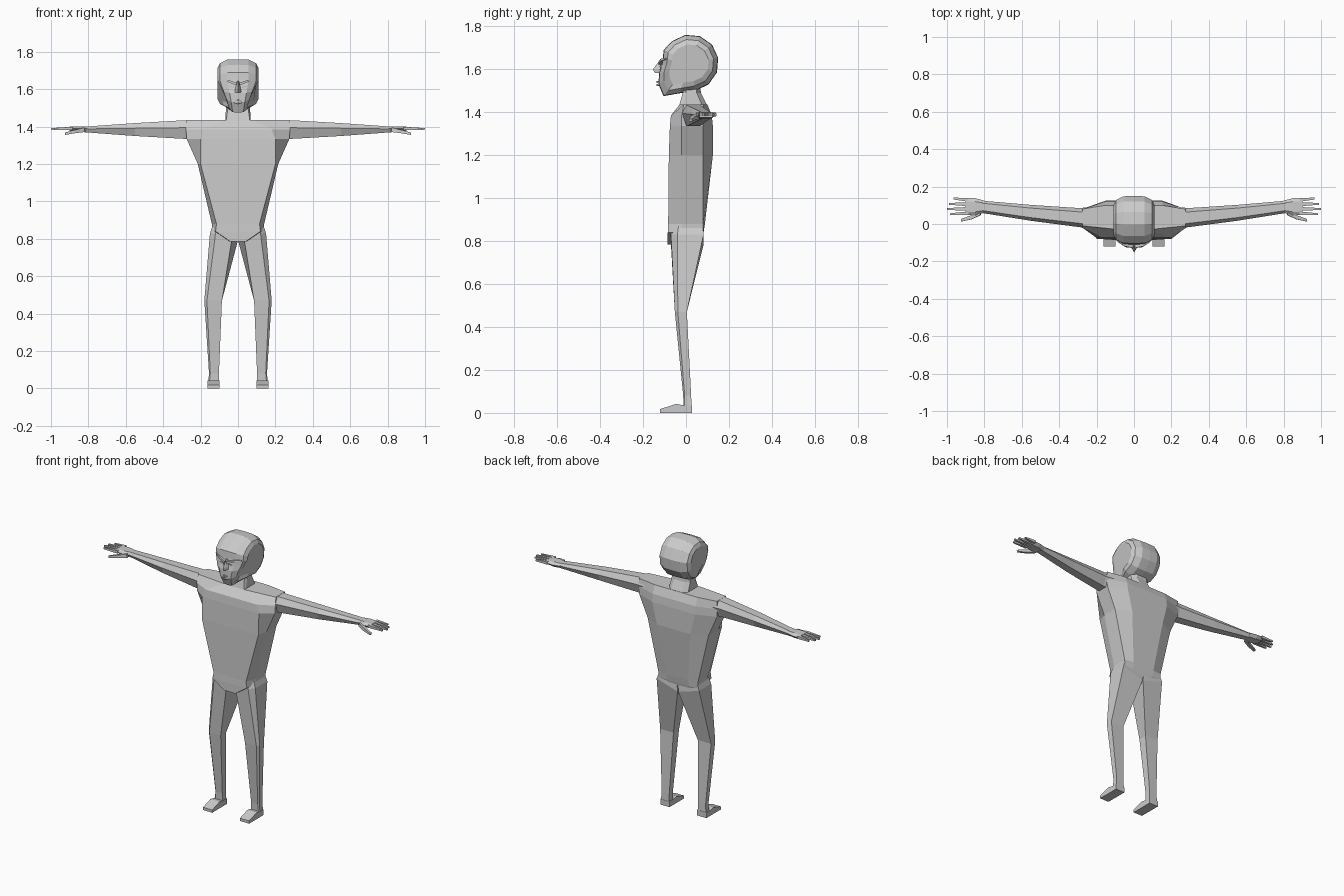
import bpy, bmesh
from math import sin, cos, radians
from mathutils import Vector

cube = bpy.data.objects.get("Cube")
if cube:
    bpy.data.objects.remove(cube, do_unlink=True)

# One plain grey for the whole figure
grey = bpy.data.materials.new("plain grey")
grey.use_nodes = True
colour = (.6, .6, .6, 1)
grey.diffuse_color = colour
grey.node_tree.nodes["Principled BSDF"].inputs["Base Color"].default_value = colour


def loft(name, rings, mirror=False):
    """Skin a list of equal-length point rings and cap both ends."""
    bm = bmesh.new()
    loops = [[bm.verts.new(point) for point in ring] for ring in rings]
    for near, far in zip(loops, loops[1:]):
        for i in range(len(near)):
            bm.faces.new((near[i - 1], near[i], far[i], far[i - 1]))
    bm.faces.new(loops[0])
    bm.faces.new(loops[-1])
    bmesh.ops.recalc_face_normals(bm, faces=bm.faces)
    mesh = bpy.data.meshes.new(name)
    bm.to_mesh(mesh)
    bm.free()
    mesh.materials.append(grey)
    obj = bpy.data.objects.new(name, mesh)
    bpy.context.scene.collection.objects.link(obj)
    if mirror:
        obj.modifiers.new("mirror", 'MIRROR').use_mirror_merge = False


def body_ring(z, front_width, width, front, back, side_front=-.02, side_back=.08):
    """Eight-sided horizontal section: flat front, sides and narrower back."""
    half = [(front_width, front, z), (width, side_front, z),
            (width, side_back, z), (width * .55, back, z)]
    return half + [(-x, y, z) for x, y, z in reversed(half)]


def arm_ring(x, front, back, low, high):
    """Six-sided section across the arm."""
    middle = low + (high - low) * .6
    inset = (back - front) * .2
    return [(x, front, middle), (x, front + inset, high), (x, back - inset, high),
            (x, back, middle), (x, back - inset, low), (x, front + inset, low)]


def rod(name, path, depth, height, mirror=True):
    """Four-sided bar along a path, slimmer towards its last point."""
    points = [Vector(point) for point in path]
    side = Vector((0, depth, 0))
    up = (points[-1] - points[0]).normalized().cross(side).normalized() * height
    rings = []
    for i, point in enumerate(points):
        size = 1 - .5 * i / (len(points) - 1)
        rings.append([point + side * size + up * size, point - side * size + up * size,
                      point - side * size - up * size, point + side * size - up * size])
    loft(name, rings, mirror)


# Torso, from crotch to shoulder line
loft("torso", [
    body_ring(.785, .04, .05, -.085, .07, side_back=.06),
    body_ring(.84, .12, .138, -.085, .082),
    body_ring(.88, .115, .14, -.083, .088),
    body_ring(1.2, .2, .215, -.08, .125),
    body_ring(1.335, .2, .275, -.075, .125),
    body_ring(1.385, .18, .278, -.07, .12),
    body_ring(1.435, .08, .275, -.03, .1, side_front=-.01)])

# Neck
loft("neck", [
    body_ring(1.42, .065, .068, -.035, .105),
    body_ring(1.49, .055, .065, -.015, .07, side_front=0, side_back=.05),
    body_ring(1.56, .05, .06, -.01, .06, side_front=0, side_back=.05)])

# Head: round skull outline closed by a flat face, rounded off towards the sides
skull_y, skull_z, skull_radius, head_width = .02, 1.63, .132, .114
outline = [(skull_y + skull_radius * cos(radians(angle)),
            skull_z + skull_radius * sin(radians(angle)))
           for angle in range(-80, 160, 30)]
outline += [(-.104, 1.69), (-.108, 1.65), (-.114, 1.62),
            (-.126, 1.58), (-.128, 1.53), (-.105, 1.475), (-.03, 1.488)]


def head_slice(t):
    """Skull outline at one step across; the jaw narrows down and forward."""
    shrink = (1 - t ** 4) ** .25
    ring = []
    for y, z in outline:
        forward = min(max((.04 - y) / .15, 0), 1)
        narrow = 1 - 3 * forward * max(1.65 - z, 0)
        ring.append((t * head_width * narrow,
                     skull_y + (y - skull_y) * shrink,
                     skull_z + (z - skull_z) * shrink))
    return ring


loft("head", [head_slice(t) for t in (-.95, -.85, -.5, 0, .5, .85, .95)])


# Nose: a wedge widening downwards
def nose_ring(z, width, root, tip):
    return [(-width, root, z), (0, tip, z), (width, root, z)]


loft("nose", [nose_ring(1.645, .008, -.1, -.12),
              nose_ring(1.6, .015, -.12, -.154),
              nose_ring(1.583, .02, -.12, -.145)])

# Slanted brows, eyelids and lips
rod("brow", [(.008, -.118, 1.628), (.05, -.112, 1.643), (.088, -.09, 1.65)], .01, .007)
rod("eyelid", [(.02, -.112, 1.612), (.045, -.11, 1.614), (.075, -.09, 1.625)], .008, .005)
for name, z in (("upper_lip", 1.541), ("lower_lip", 1.526)):
    rod(name, [(0, -.13, z), (.042, -.108, 1.535)], .008, .005)

# Arms: root buried in the chest, then an even taper to the wrist
loft("arm", [arm_ring(.2, -.025, .095, 1.335, 1.435),
             arm_ring(.29, -.017, .085, 1.335, 1.434),
             arm_ring(.55, .017, .102, 1.35, 1.419),
             arm_ring(.82, .06, .125, 1.37, 1.4)], True)

# Hands: palm, four evenly spread fingers and a thumb
loft("palm", [arm_ring(.8, .06, .125, 1.372, 1.4),
              arm_ring(.85, .046, .138, 1.37, 1.402),
              arm_ring(.9, .048, .138, 1.376, 1.4)], True)
fingers = {"index_finger": .985, "middle_finger": 1, "ring_finger": .99, "little_finger": .965}
for i, (name, tip) in enumerate(fingers.items()):
    rod(name, [(.885, .057 + i * .024, 1.39), (tip, .052 + i * .028, 1.388)], .01, .009)
rod("thumb", [(.82, .062, 1.383), (.87, .035, 1.374), (.925, .02, 1.362)], .014, .012)


# Legs: five-sided section with a bevelled outer front edge
def leg_ring(z, inner, outer, front, back, bevel, drop=0, lean=0):
    """Drop lowers the inner edge; lean moves the inner back corner inwards."""
    return [(inner, front, z - drop), (outer - bevel, front, z),
            (outer, front + bevel, z), (outer, back, z),
            (inner - lean, back, z - drop)]


loft("leg", [leg_ring(.87, .03, .136, -.065, .078, .03, drop=.03, lean=.02),
             leg_ring(.83, .035, .15, -.07, .082, .03, drop=.045, lean=.033),
             leg_ring(.47, .086, .18, -.052, .004, .014),
             leg_ring(.08, .102, .155, -.013, .024, .007),
             leg_ring(.02, .1, .16, -.012, .026, .006)], True)

# Feet: one side outline swept across the width
foot_outline = [(.027, 0), (.027, .035), (-.01, .035), (-.045, .042), (-.12, .018), (-.12, 0)]
loft("foot", [[(x, y, z) for y, z in foot_outline] for x in (.098, .163)], True)
